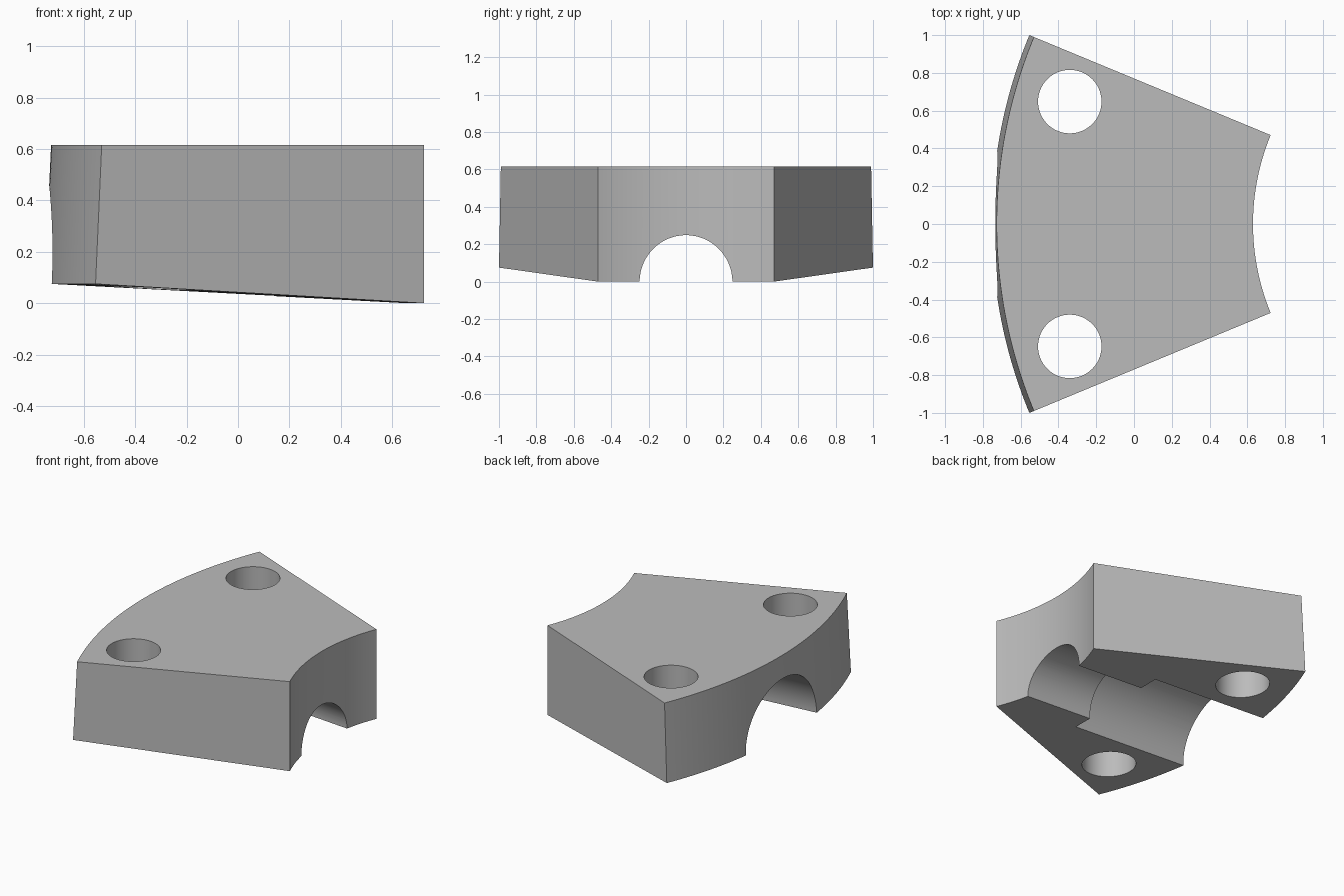
import bpy, bmesh, math
from mathutils import Vector

cube = bpy.data.objects.get("Cube")
if cube:
    bpy.data.objects.remove(cube, do_unlink=True)

grey = bpy.data.materials.new("plain grey")
grey.use_nodes = True
colour = (0.5, 0.5, 0.5, 1)
grey.diffuse_color = colour
grey.node_tree.nodes["Principled BSDF"].inputs["Base Color"].default_value = colour

APEX = 1.86                      # x of the centre the sector is swept about
HALF_ANGLE = math.radians(22.5)
R_IN, R_OUT, RISE = 1.23, 2.613, 0.075
STEPS = 64


def sector_block(name, profile):
    """Sweep a closed (radius, height) profile through the sector angle."""
    bm = bmesh.new()
    rings = []
    for i in range(STEPS + 1):
        a = HALF_ANGLE * (2 * i / STEPS - 1)
        rings.append([bm.verts.new((APEX - r * math.cos(a), r * math.sin(a), z))
                      for r, z in profile])
    n = len(profile)
    for p, q in zip(rings, rings[1:]):
        for k in range(n):
            bm.faces.new((p[k], p[(k + 1) % n], q[(k + 1) % n], q[k]))
    bm.faces.new(rings[0])
    bm.faces.new(rings[-1][::-1])
    bmesh.ops.recalc_face_normals(bm, faces=bm.faces[:])
    mesh = bpy.data.meshes.new(name)
    bm.to_mesh(mesh)
    bm.free()
    obj = bpy.data.objects.new(name, mesh)
    bpy.context.collection.objects.link(obj)
    mesh.materials.append(grey)
    return obj


def cut_cylinder(target, start, end, radius):
    """Bore a round hole between two points."""
    start, end = Vector(start), Vector(end)
    axis = end - start
    bpy.ops.mesh.primitive_cylinder_add(vertices=96, radius=radius, depth=axis.length,
                                        location=(start + end) / 2)
    cutter = bpy.context.object
    cutter.rotation_euler = axis.to_track_quat("Z", "Y").to_euler()
    cutter.data.materials.append(grey)
    mod = target.modifiers.new("bore", "BOOLEAN")
    mod.operation, mod.solver, mod.object = "DIFFERENCE", "EXACT", cutter
    bpy.context.view_layer.objects.active = target
    bpy.ops.object.modifier_apply(modifier=mod.name)
    bpy.data.objects.remove(cutter, do_unlink=True)


# Wedge with a gently coned underside and outer wall
block = sector_block("sector_block", [(R_IN, 0), (R_OUT, RISE), (2.587, 0.615), (R_IN, 0.615)])


# Stepped channel, following the slope of the underside
def on_slope(x):
    return (x, 0, (APEX - R_IN - x) * RISE / (R_OUT - R_IN))


cut_cylinder(block, on_slope(1.0), on_slope(0.0), 0.248)
cut_cylinder(block, on_slope(0.15), on_slope(-1.0), 0.385)

# Pair of vertical bolt holes
for side in (-1, 1):
    cut_cylinder(block, (-0.34, side * 0.648, -0.3), (-0.34, side * 0.648, 0.9), 0.168)

bpy.ops.object.select_all(action="DESELECT")
block.select_set(True)
bpy.context.view_layer.objects.active = block
bpy.ops.object.shade_smooth_by_angle(angle=math.radians(30))
